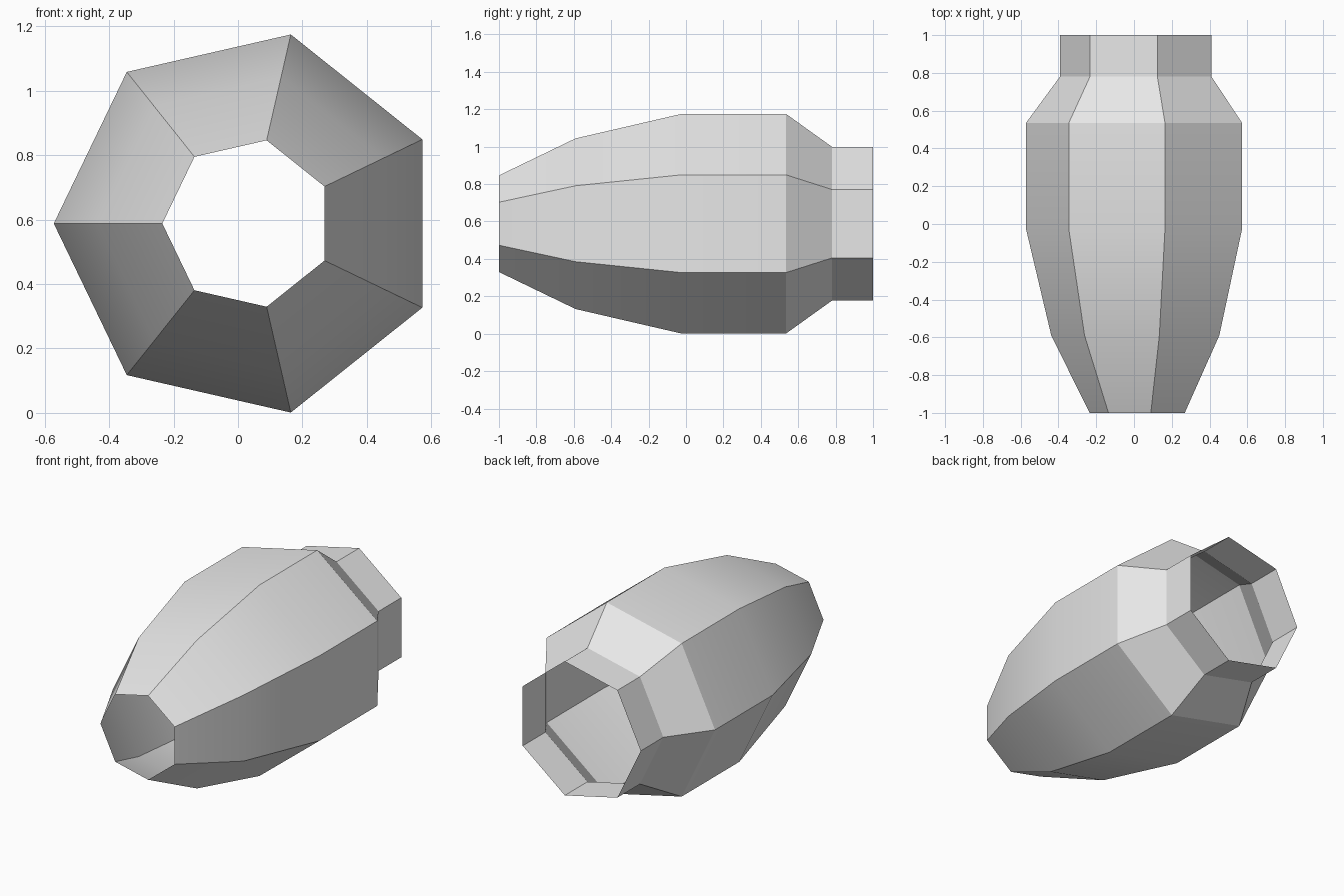
import bpy, bmesh, math

cube = bpy.data.objects.get("Cube")
if cube:
    bpy.data.objects.remove(cube, do_unlink=True)

SIDES = 7
CENTRE_X, CENTRE_Z = 0.03, 0.588
# (y, radius) of each ring, from the open front to the rear collar
RINGS = [(-1, 0.265), (-0.59, 0.468), (-0.025, 0.602),
         (0.535, 0.602), (0.78, 0.422), (1, 0.422)]

grey = bpy.data.materials.new("light grey")
grey.use_nodes = True
colour = (0.8, 0.8, 0.8, 1)
grey.diffuse_color = colour
grey.node_tree.nodes["Principled BSDF"].inputs["Base Color"].default_value = colour


def ring(bm, y, radius):
    """Seven-sided ring with one corner pointing to -x."""
    verts = []
    for i in range(SIDES):
        a = math.pi + math.tau * i / SIDES
        verts.append(bm.verts.new((CENTRE_X + radius * math.cos(a), y,
                                   CENTRE_Z + radius * math.sin(a))))
    return verts


# Open-ended tapered shell with a narrower rear collar
bm = bmesh.new()
rings = [ring(bm, y, r) for y, r in RINGS]
for front, back in zip(rings, rings[1:]):
    for i in range(SIDES):
        j = (i + 1) % SIDES
        bm.faces.new((front[i], front[j], back[j], back[i]))

mesh = bpy.data.meshes.new("tapered_shell")
bm.to_mesh(mesh)
bm.free()
mesh.materials.append(grey)
shell = bpy.data.objects.new("tapered_shell", mesh)
bpy.context.collection.objects.link(shell)

# Smooth along the taper, crisp at the long edges and the shoulder
bpy.ops.object.select_all(action="DESELECT")
shell.select_set(True)
bpy.context.view_layer.objects.active = shell
bpy.ops.object.shade_smooth_by_angle(angle=math.radians(30))
